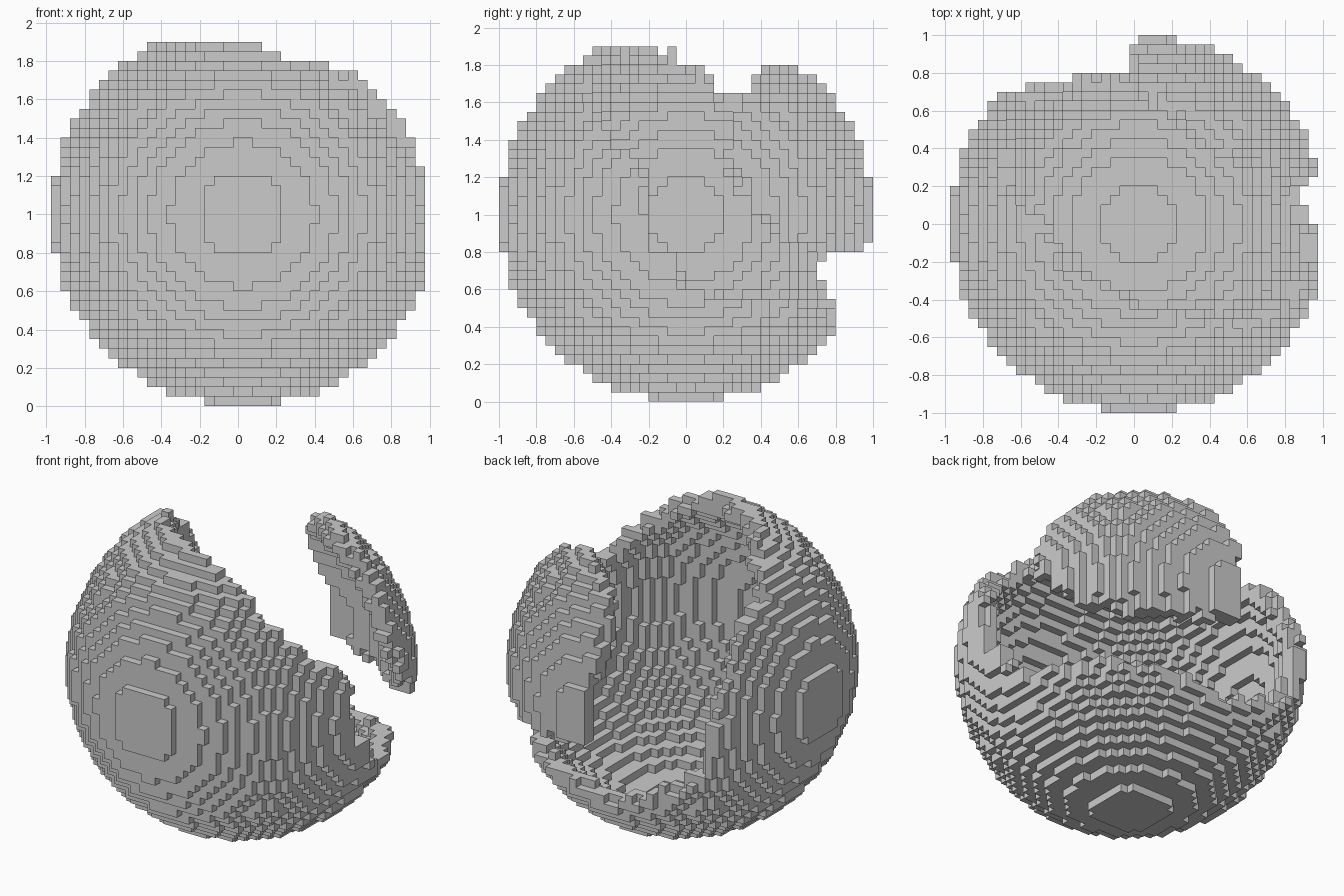
import bpy, bmesh, math, random
from mathutils import Vector

cube = bpy.data.objects.get("Cube")
if cube:
    bpy.data.objects.remove(cube, do_unlink=True)

CELL = 0.05
OUTER, INNER = 20, 18          # radii in cells
CENTRE = Vector((0.025, 0, 1))
random.seed(4)

# Flat map of the sphere around the middle of the opening
AXIS = Vector((0.4, 0.55, 0.6)).normalized()
SIDE = AXIS.orthogonal().normalized()
OVER = AXIS.cross(SIDE)


def flatten(p):
    d = Vector(p).normalized()
    a, b = d.dot(SIDE), d.dot(OVER)
    scale = d.angle(AXIS) / max(math.hypot(a, b), 1e-6)
    return a * scale, b * scale


def inside(p, outline):
    x, y = p
    hit = False
    for (ax, ay), (bx, by) in zip(outline, outline[1:] + outline[:1]):
        if (ay > y) != (by > y) and x < ax + (y - ay) * (bx - ax) / (by - ay):
            hit = not hit
    return hit


# Broken rim of the opening, as directions from the centre
rim = [flatten(p) for p in (
    (-.47, -.08, .88), (-.34, -.3, .89), (-.02, -.45, .89), (.12, -.46, .88),
    (.24, -.5, .83), (.55, -.55, .63), (.78, -.45, .44), (.94, -.24, .24),
    (.96, -.23, 0), (.97, -.21, -.2), (.97, -.06, -.25), (.91, 0, -.43),
    (.86, .2, -.47), (.78, .4, -.49), (.5, .7, -.53), (.3, .78, -.54),
    (.1, .8, -.57), (-.06, .78, -.61), (-.3, .8, -.52), (-.52, .74, -.43),
    (-.66, .7, -.28), (-.7, .7, -.08), (-.74, .57, .35), (-.69, .3, .65),
    (-.72, .18, .67), (-.63, .08, .77))]

# Outline of the loose piece
piece = [flatten(p) for p in (
    (0, .73, .69), (.2, .58, .79), (.4, .42, .81), (.62, .36, .69),
    (.8, .26, .53), (.9, .24, .38), (.94, .25, .25), (.95, .29, .15),
    (.91, .42, .02), (.82, .53, -.14), (.64, .72, -.23), (.4, .89, -.2),
    (.05, .98, -.18), (0, .98, -.15), (0, .97, .2), (-.05, .9, .43))]

# Sort the cells of the hollow ball into the two parts
shell, fragment = set(), set()
span = range(-OUTER, OUTER)
for i in span:
    for j in span:
        for k in span:
            c = Vector((i + .5, j + .5, k + .5))
            if not INNER <= c.length < OUTER:
                continue
            a, b = flatten(c)
            spot = (a + random.uniform(-.02, .02), b + random.uniform(-.02, .02))
            if inside(spot, piece):
                fragment.add((i, j, k))
            elif not inside(spot, rim):
                shell.add((i, j, k))


# Skin a set of cells with the faces that border empty space
def build(name, cells):
    bm = bmesh.new()
    verts = {}

    def vert(key):
        if key not in verts:
            verts[key] = bm.verts.new(Vector(key) * CELL + CENTRE)
        return verts[key]

    for cell in sorted(cells):
        for axis in range(3):
            u, v = (axis + 1) % 3, (axis + 2) % 3
            for step in (0, 1):
                near = list(cell)
                near[axis] += 1 if step else -1
                if tuple(near) in cells:
                    continue
                ring = []
                for du, dv in ((0, 0), (1, 0), (1, 1), (0, 1)):
                    corner = list(cell)
                    corner[axis] += step
                    corner[u] += du
                    corner[v] += dv
                    ring.append(vert(tuple(corner)))
                bm.faces.new(ring if step else ring[::-1])
    # Merge neighbouring flat squares into larger panels
    bmesh.ops.dissolve_limit(bm, angle_limit=math.radians(1),
                             verts=bm.verts, edges=bm.edges)
    mesh = bpy.data.meshes.new(name)
    bm.to_mesh(mesh)
    bm.free()
    bpy.context.collection.objects.link(bpy.data.objects.new(name, mesh))


build("broken_shell", shell)
build("loose_fragment", fragment)
